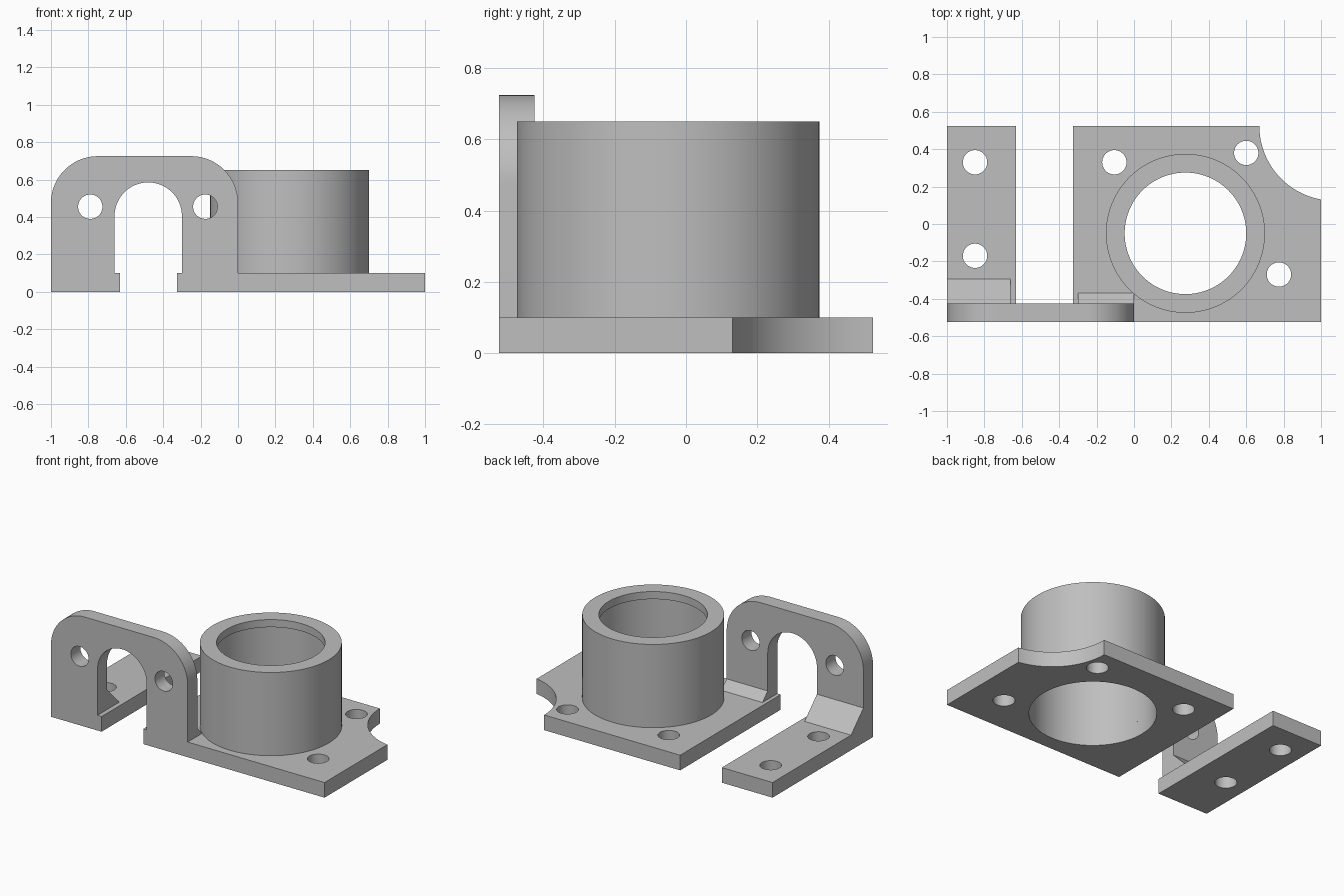
import bpy
import bmesh
from math import pi, radians, sin, cos
from mathutils import Vector

cube = bpy.data.objects.get("Cube")
if cube:
    bpy.data.objects.remove(cube, do_unlink=True)

# Single plain grey
grey = bpy.data.materials.new("plain grey")
grey.use_nodes = True
colour = (0.52, 0.52, 0.52, 1)
grey.diffuse_color = colour
grey.node_tree.nodes["Principled BSDF"].inputs["Base Color"].default_value = colour

BACK, THICK = 0.525, 0.1
FRONT = -BACK
WALL = FRONT + THICK
HOLE = 0.065


def arc(cx, cy, r, start, end, steps=24):
    """Points along an arc, angles in degrees."""
    angles = [radians(start + (end - start) * i / steps) for i in range(steps + 1)]
    return [(cx + r * cos(a), cy + r * sin(a)) for a in angles]


def make(name, bm):
    bmesh.ops.recalc_face_normals(bm, faces=bm.faces)
    mesh = bpy.data.meshes.new(name)
    bm.to_mesh(mesh)
    bm.free()
    mesh.materials.append(grey)
    obj = bpy.data.objects.new(name, mesh)
    bpy.context.collection.objects.link(obj)
    return obj


def prism(name, points, place, direction):
    """Extrude a flat outline; place turns each 2D point into 3D."""
    bm = bmesh.new()
    face = bm.faces.new([bm.verts.new(place(*p)) for p in points])
    new = bmesh.ops.extrude_face_region(bm, geom=[face])["geom"]
    verts = [v for v in new if isinstance(v, bmesh.types.BMVert)]
    bmesh.ops.translate(bm, verts=verts, vec=Vector(direction))
    return make(name, bm)


def select_only(obj):
    bpy.ops.object.select_all(action='DESELECT')
    obj.select_set(True)
    bpy.context.view_layer.objects.active = obj


def smooth(obj):
    select_only(obj)
    bpy.ops.object.shade_smooth_by_angle(angle=radians(30))


def drill(obj, centre, radius, axis='Z'):
    """Cut a round hole right through a part."""
    turn = (pi / 2, 0, 0) if axis == 'Y' else (0, 0, 0)
    bpy.ops.mesh.primitive_cylinder_add(vertices=64, radius=radius, depth=0.5,
                                        location=centre, rotation=turn)
    cutter = bpy.context.object
    cutter.hide_render = True
    cutter.data.materials.append(grey)
    mod = obj.modifiers.new("hole", 'BOOLEAN')
    mod.operation, mod.solver, mod.object = 'DIFFERENCE', 'EXACT', cutter
    select_only(obj)
    bpy.ops.object.modifier_apply(modifier=mod.name)
    bpy.data.objects.remove(cutter, do_unlink=True)


def flat(x, y):
    return (x, y, 0)


# Base plate with a scooped back corner
outline = [(-0.325, FRONT), (1, FRONT)]
outline += arc(1.07, BACK, 0.4, 260, 180, 32)
outline += [(-0.325, BACK)]
plate = prism("base_plate", outline, flat, (0, 0, THICK))
for x, y in ((-0.105, 0.33), (0.6, 0.38), (0.775, -0.27)):
    drill(plate, (x, y, THICK / 2), HOLE)
drill(plate, (0.275, -0.05, THICK / 2), 0.377)

# Separate mounting strip on the other side of the gap
strip = prism("mounting_strip",
              [(-1, FRONT), (-0.63, FRONT), (-0.63, BACK), (-1, BACK)],
              flat, (0, 0, THICK))
for y in (0.33, -0.17):
    drill(strip, (-0.85, y, THICK / 2), HOLE)

# Upright arch bracket with rounded shoulders and a round-topped slot
outline = [(0, THICK)] + arc(-0.25, 0.475, 0.25, 0, 90)
outline += arc(-0.75, 0.475, 0.25, 90, 180)
outline += [(-1, THICK), (-0.66, THICK)]
outline += arc(-0.48, 0.405, 0.18, 180, 0, 32)
outline += [(-0.30, THICK)]
bracket = prism("arch_bracket", outline, lambda x, z: (x, FRONT, z), (0, THICK, 0))
for x in (-0.79, -0.175):
    drill(bracket, (x, WALL - THICK / 2, 0.455), HOLE, 'Y')

# Sloped fillets behind the bracket legs
for name, x, width, size in (("right_fillet", -1, 0.34, 0.13),
                             ("left_fillet", -0.30, 0.30, 0.055)):
    prism(name, [(WALL, THICK), (WALL + size, THICK), (WALL, THICK + size)],
          lambda y, z: (x, y, z), (width, 0, 0))

# Round housing, turned from its wall section, with an inner lip at the top
section = [(0.377, 0.1), (0.425, 0.1), (0.425, 0.65),
           (0.325, 0.65), (0.325, 0.6), (0.377, 0.6)]
bm = bmesh.new()
verts = [bm.verts.new((r, 0, z)) for r, z in section]
edges = [bm.edges.new((verts[i - 1], verts[i])) for i in range(len(verts))]
bmesh.ops.spin(bm, geom=verts + edges, cent=(0, 0, 0), axis=(0, 0, 1),
               angle=2 * pi, steps=96, use_merge=True)
bmesh.ops.remove_doubles(bm, verts=bm.verts, dist=0.0001)
housing = make("round_housing", bm)
housing.location = (0.275, -0.05, 0)

for part in (plate, strip, bracket, housing):
    smooth(part)
